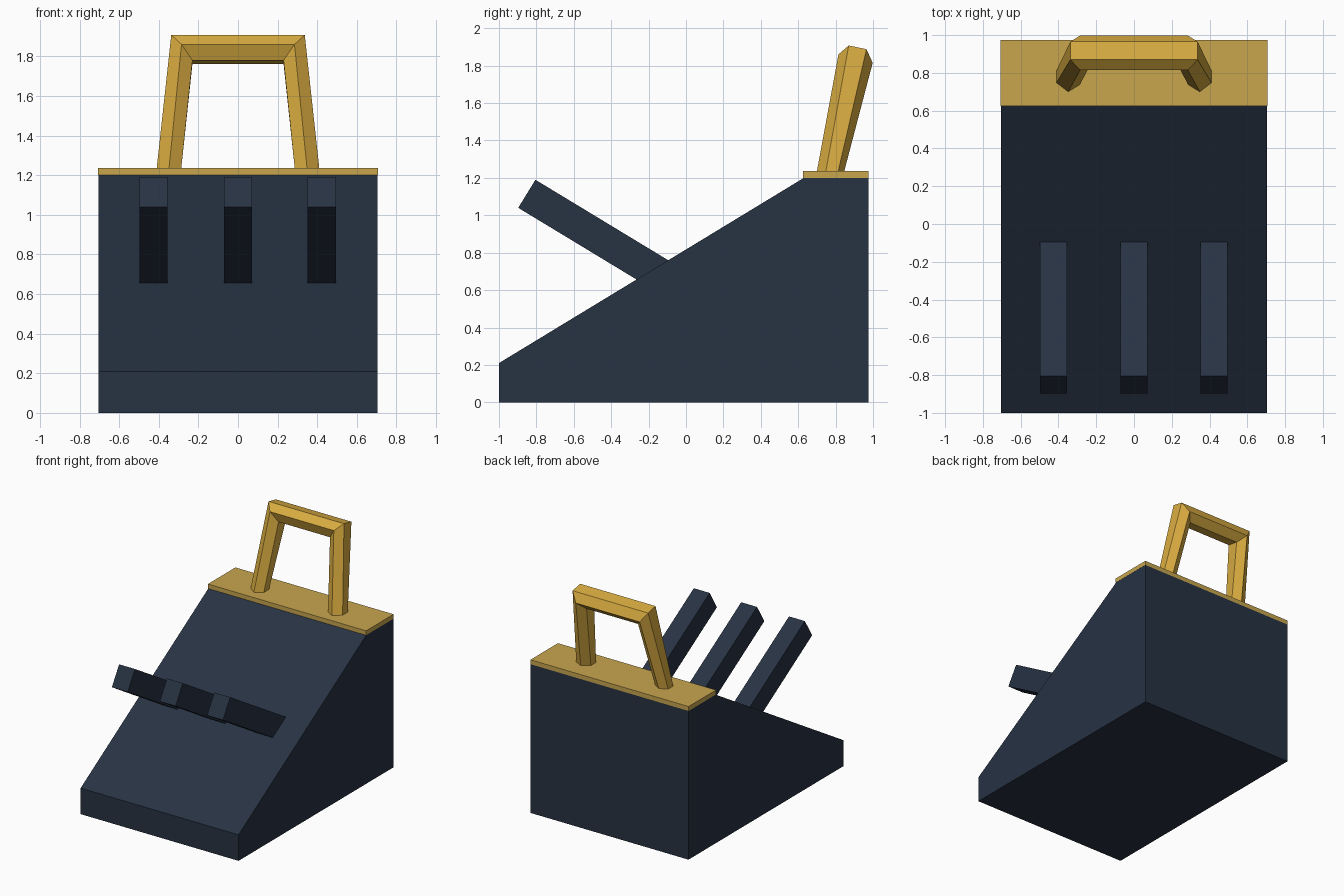
import bpy
import bmesh
from mathutils import Vector

cube = bpy.data.objects.get("Cube")
if cube:
    bpy.data.objects.remove(cube, do_unlink=True)


def material(name, rgb):
    mat = bpy.data.materials.new(name)
    mat.use_nodes = True
    color = (*rgb, 1)
    mat.diffuse_color = color
    mat.node_tree.nodes["Principled BSDF"].inputs["Base Color"].default_value = color
    return mat


navy = material("dark navy", (0.020, 0.032, 0.055))
gold = material("gold", (0.69, 0.41, 0.052))
pale_gold = material("muted gold", (0.58, 0.38, 0.076))


def loft(name, rings, mat):
    """Join matching rings of points into a closed, flat-shaded solid."""
    bm = bmesh.new()
    loops = [[bm.verts.new(p) for p in ring] for ring in rings]
    n = len(loops[0])
    for a, b in zip(loops, loops[1:]):
        for i in range(n):
            j = (i + 1) % n
            bm.faces.new((a[i], a[j], b[j], b[i]))
    bm.faces.new(loops[0])
    bm.faces.new(loops[-1])
    bmesh.ops.recalc_face_normals(bm, faces=bm.faces)
    mesh = bpy.data.meshes.new(name)
    bm.to_mesh(mesh)
    bm.free()
    mesh.materials.append(mat)
    obj = bpy.data.objects.new(name, mesh)
    bpy.context.collection.objects.link(obj)
    return obj


def prism(name, profile, x, half_width, mat):
    """Extrude a side profile (y, z) across x."""
    rings = [[(x + s * half_width, y, z) for y, z in profile] for s in (-1, 1)]
    return loft(name, rings, mat)


# Wedge body with a sloping front
prism("wedge_body", [(-1, 0), (0.975, 0), (0.975, 1.2), (0.63, 1.2), (-1, 0.21)],
      0, 0.705, navy)

# Thin plate on the flat top
prism("top_plate", [(0.625, 1.2), (0.975, 1.2), (0.975, 1.236), (0.625, 1.236)],
      0, 0.706, pale_gold)

# Three pegs standing square out of the slope, sunk a little into it
tip_top, tip_low = Vector((-0.805, 1.19)), Vector((-0.897, 1.04))
along = Vector((0.855, -0.518)) * 0.88
for side, x in (("right", -0.427), ("middle", 0), ("left", 0.423)):
    prism(side + "_peg", [tip_top, tip_low, tip_low + along, tip_top + along],
          x, 0.071, navy)

# Leaning six-sided handle: foot, mitred corner, then the other side mirrored
foot = [(0.35, 0.697, 1.22), (0.412, 0.745, 1.22), (0.412, 0.81, 1.22),
        (0.35, 0.842, 1.22), (0.288, 0.80, 1.22), (0.288, 0.735, 1.22)]
corner = [(0.285, 0.815, 1.86), (0.337, 0.87, 1.908), (0.337, 0.965, 1.888),
          (0.285, 0.998, 1.815), (0.23, 0.94, 1.762), (0.23, 0.845, 1.78)]


def mirrored(ring):
    return [(-x, y, z) for x, y, z in ring]


loft("handle", [foot, corner, mirrored(corner), mirrored(foot)], gold)
